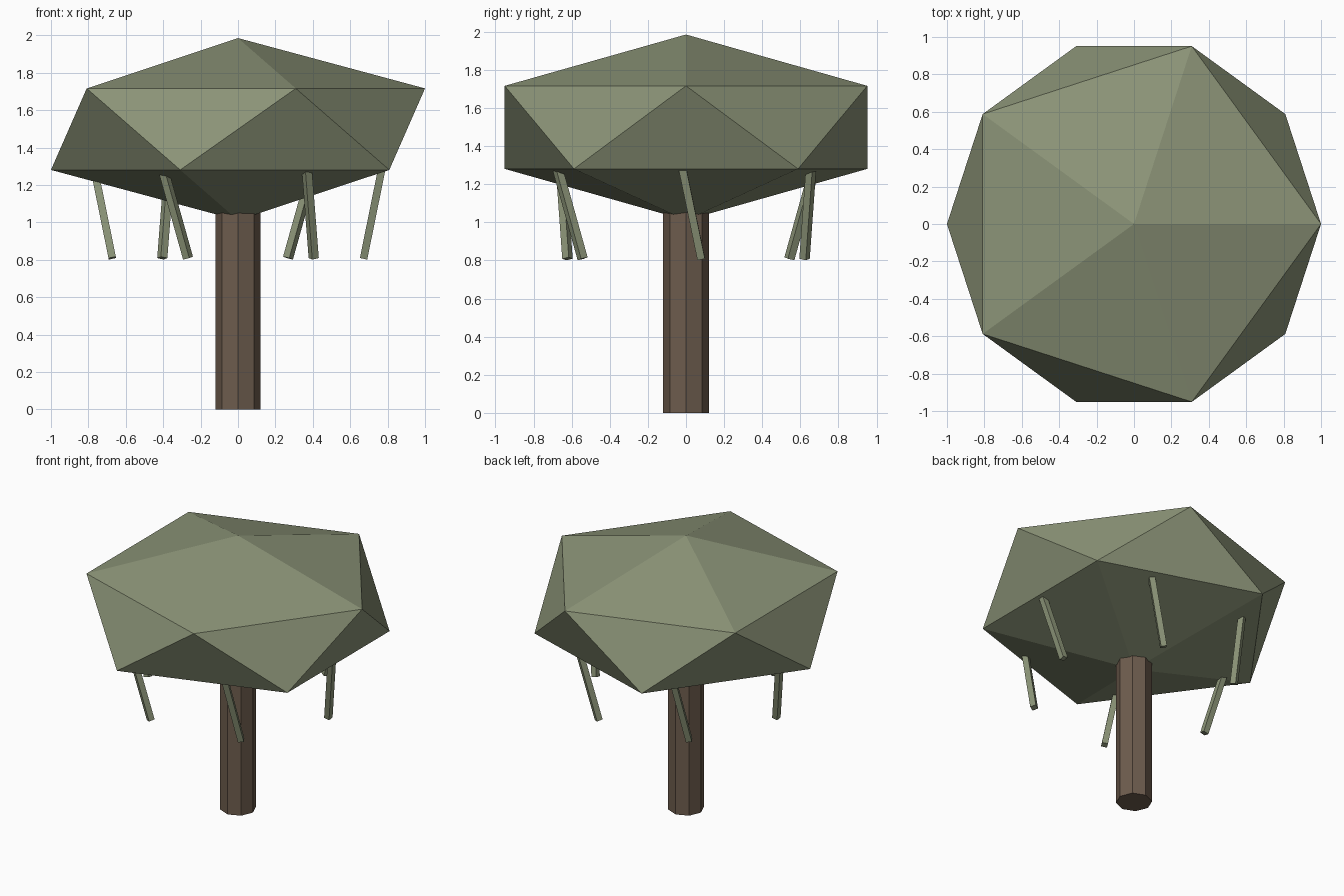
import bpy, math

if "Cube" in bpy.data.objects:
    bpy.data.objects.remove(bpy.data.objects["Cube"])


def material(name, rgb):
    m = bpy.data.materials.new(name)
    m.diffuse_color = (*rgb, 1)
    m.use_nodes = True
    m.node_tree.nodes["Principled BSDF"].inputs["Base Color"].default_value = m.diffuse_color
    return m


leaf = material("leaf green", (0.26, 0.295, 0.186))
bark = material("bark brown", (0.155, 0.108, 0.075))


def finish(name, mat):
    ob = bpy.context.object
    ob.name = name
    ob.data.materials.append(mat)
    return ob


# Trunk: eight-sided post running up into the canopy
bpy.ops.mesh.primitive_cylinder_add(vertices=8, radius=0.12, depth=1.2,
                                    location=(0, 0, 0.6))
finish("trunk", bark)

# Canopy: flattened icosahedron
bpy.ops.mesh.primitive_ico_sphere_add(subdivisions=1, radius=1,
                                      location=(0, 0, 1.498))
canopy = finish("canopy", leaf)
canopy.scale = (1.118, 1.118, 0.487)

# Hanging vines: six leaning square rods around the trunk
for i in range(6):
    a = i * math.pi / 3
    bpy.ops.mesh.primitive_cube_add(
        size=1, location=(0.75 * math.cos(a), 0.75 * math.sin(a), 1.193),
        rotation=(0.2, 0.2, a))
    vine = finish(f"hanging_vine_{i + 1}", leaf)
    vine.scale = (0.04, 0.04, 0.8)
